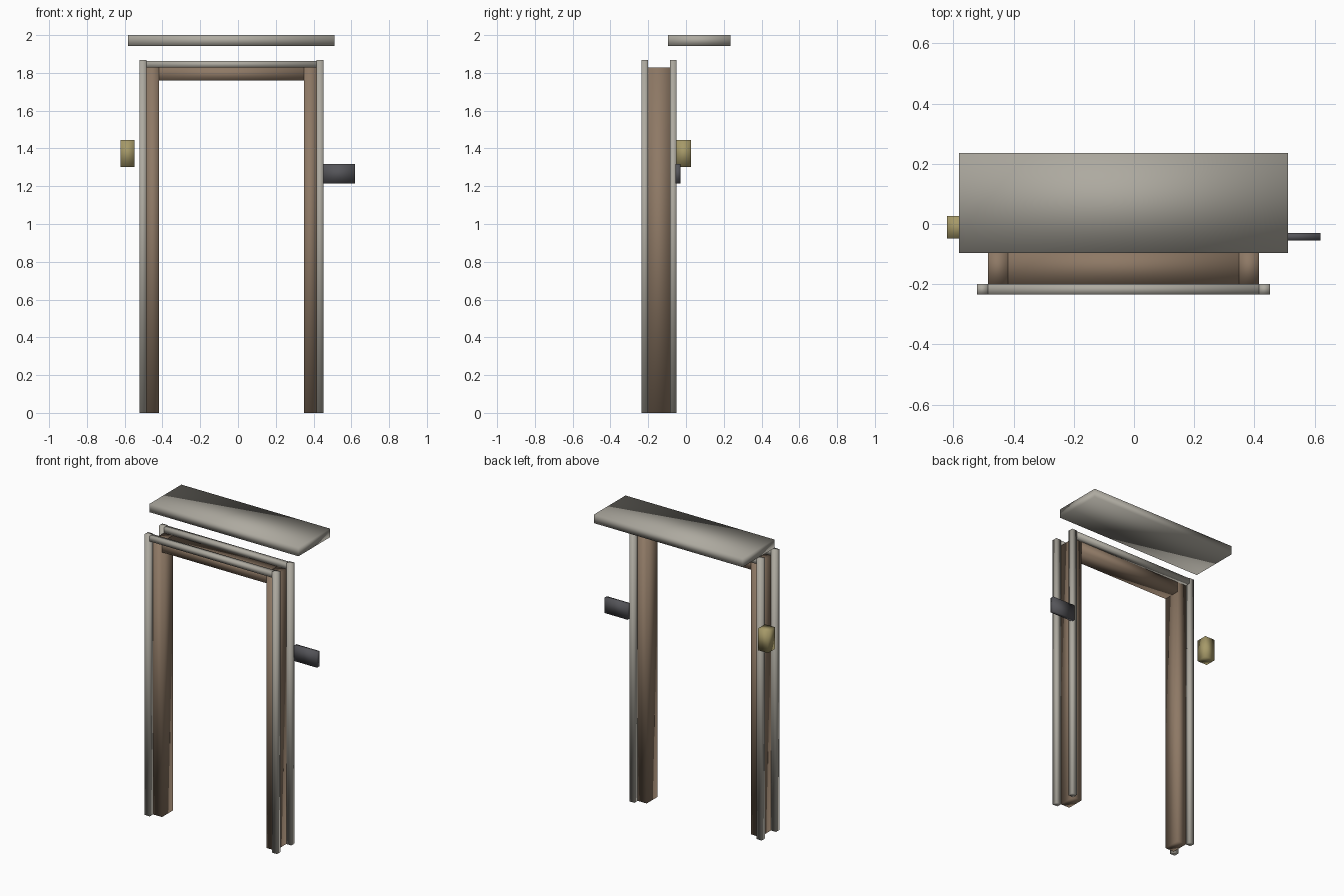
import bpy
import bmesh
from mathutils import Vector

if "Cube" in bpy.data.objects:
    bpy.data.objects.remove(bpy.data.objects["Cube"])


def material(name, rgb):
    m = bpy.data.materials.new(name)
    m.diffuse_color = (*rgb, 1)
    m.use_nodes = True
    m.node_tree.nodes["Principled BSDF"].inputs["Base Color"].default_value = m.diffuse_color
    return m


WOOD = material("wood", (0.27, 0.19, 0.13))
STONE = material("pale_trim", (0.42, 0.40, 0.35))
BRASS = material("brass", (0.38, 0.32, 0.14))
IRON = material("iron", (0.09, 0.09, 0.10))


def box(name, x, y, z, mat):
    """Smooth-shaded box spanning the given (min, max) ranges."""
    lo, hi = (Vector(c) for c in zip(x, y, z))
    bm = bmesh.new()
    bmesh.ops.create_cube(bm, size=1)
    size, mid = hi - lo, (lo + hi) / 2
    for v in bm.verts:
        v.co = Vector(a * b for a, b in zip(v.co, size))
    for f in bm.faces:
        f.smooth = True
    mesh = bpy.data.meshes.new(name)
    bm.to_mesh(mesh)
    bm.free()
    mesh.materials.append(mat)
    ob = bpy.data.objects.new(name, mesh)
    ob.location = mid
    bpy.context.collection.objects.link(ob)
    return ob


CX = -0.035                      # centre of the doorway
INNER, OUTER, EDGE = 0.384, 0.450, 0.487   # half widths: opening, jamb, trim
JAMB_Y = (-0.20, -0.085)
HEAD_Z = (1.76, 1.828)


def side_range(side, a, b):
    return sorted((CX + side * a, CX + side * b))


# Door frame: two jambs and a header
for side, label in ((-1, "left"), (1, "right")):
    box(label + "_jamb", side_range(side, INNER, OUTER), JAMB_Y, (0, HEAD_Z[1]), WOOD)
box("header", (CX - INNER, CX + INNER), JAMB_Y, HEAD_Z, WOOD)

# Trim around the front and back of the frame
for face, y in (("front", (-0.235, -0.20)), ("back", (-0.085, -0.05))):
    for side, label in ((-1, "left"), (1, "right")):
        box(f"{face}_{label}_trim", side_range(side, OUTER, EDGE), y, (0, 1.867), STONE)
    box(face + "_top_trim", (CX - OUTER, CX + OUTER), y, (HEAD_Z[1], 1.863), STONE)

# Canopy slab, wall lamp and sign plate
box("canopy", (CX - 0.547, CX + 0.547), (-0.096, 0.236), (1.943, 2.0), STONE)
box("wall_lamp", (-0.622, -0.547), (-0.049, 0.027), (1.302, 1.445), BRASS)
box("sign_plate", (0.45, 0.62), (-0.055, -0.03), (1.215, 1.317), IRON)
